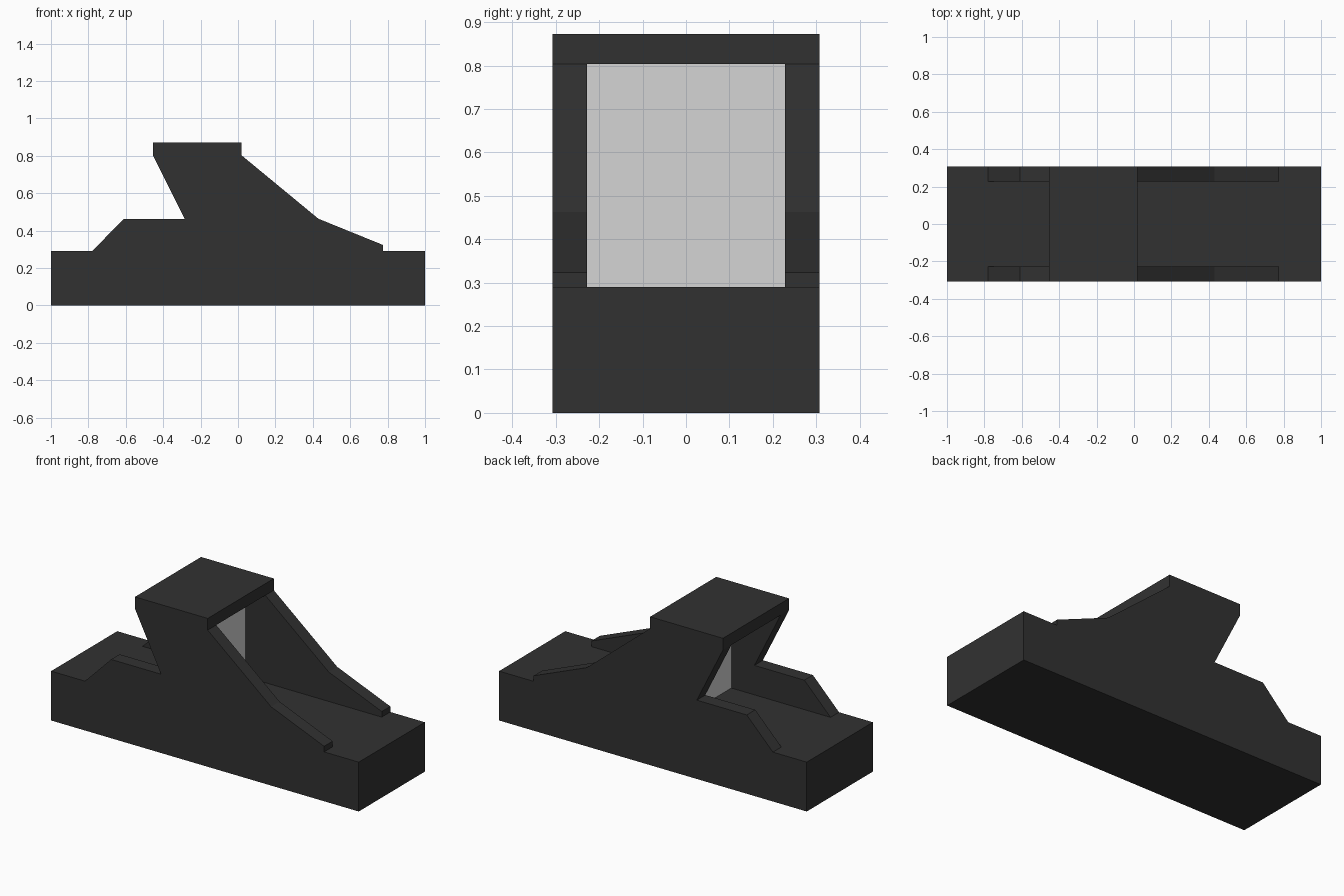
import bpy
import bmesh

if "Cube" in bpy.data.objects:
    bpy.data.objects.remove(bpy.data.objects["Cube"])


def material(name, value):
    mat = bpy.data.materials.new(name)
    mat.diffuse_color = (value, value, value, 1)
    mat.use_nodes = True
    mat.node_tree.nodes["Principled BSDF"].inputs["Base Color"].default_value = mat.diffuse_color
    return mat


dark = material("charcoal", 0.031)
grey = material("light grey", 0.66)


def extrude_profile(name, points, y0, y1, mat):
    """Solid made from an x-z outline, extruded from y0 to y1."""
    bm = bmesh.new()
    face = bm.faces.new([bm.verts.new((x, y0, z)) for x, z in points])
    new = bmesh.ops.extrude_face_region(bm, geom=[face])["geom"]
    verts = [v for v in new if isinstance(v, bmesh.types.BMVert)]
    bmesh.ops.translate(bm, verts=verts, vec=(0, y1 - y0, 0))
    bmesh.ops.recalc_face_normals(bm, faces=bm.faces)
    mesh = bpy.data.meshes.new(name)
    bm.to_mesh(mesh)
    bm.free()
    mesh.materials.append(mat)
    obj = bpy.data.objects.new(name, mesh)
    bpy.context.collection.objects.link(obj)
    return obj


def box(name, x0, x1, y, z0, z1, mat):
    return extrude_profile(name, [(x0, z0), (x1, z0), (x1, z1), (x0, z1)], -y, y, mat)


W, INNER = 0.307, 0.228   # outer and inner half widths
BASE, ROOF = 0.29, 0.803  # base top and roof underside

# Base block and roof slab
box("base", -1, 1, W, 0, BASE, dark)
box("roof", -0.455, 0.018, W, ROOF, 0.872, dark)

# Matching side walls
outline = [(-0.78, BASE), (-0.61, 0.463), (-0.285, 0.463), (-0.455, ROOF),
           (0.018, ROOF), (0.43, 0.463), (0.775, 0.323), (0.775, BASE)]
for name, y0, y1 in (("front_side_wall", -W, -INNER), ("back_side_wall", INNER, W)):
    extrude_profile(name, outline, y0, y1, dark)

# Upright panel between the walls
box("cross_panel", -0.135, -0.11, INNER, BASE, ROOF, grey)
